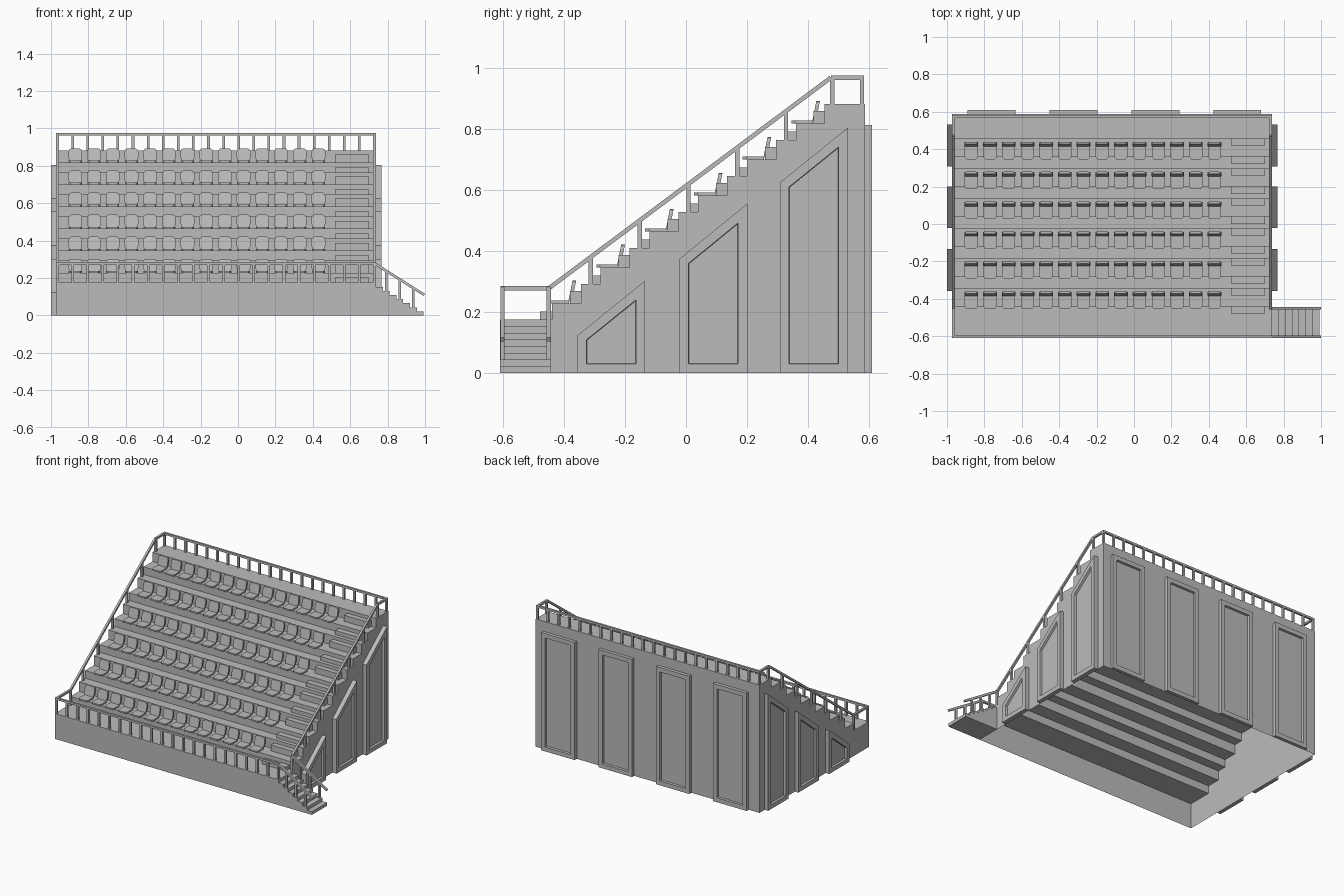
import bpy, bmesh
from mathutils import Vector, Matrix

cube = bpy.data.objects.get("Cube")
if cube:
    bpy.data.objects.remove(cube)

grey = bpy.data.materials.new("grey")
grey.use_nodes = True
grey.diffuse_color = (0.5, 0.5, 0.5, 1)
grey.node_tree.nodes["Principled BSDF"].inputs["Base Color"].default_value = (0.5, 0.5, 0.5, 1)

LEFT, RIGHT = -0.973, 0.738
FRONT, BACK = -0.61, 0.587
ROWS, RUN, RISE = 6, 0.16, 0.118
DECK, TOP = 0.175, 0.883


def finish(name, bm):
    mesh = bpy.data.meshes.new(name)
    bm.to_mesh(mesh)
    bm.free()
    mesh.materials.append(grey)
    obj = bpy.data.objects.new(name, mesh)
    bpy.context.scene.collection.objects.link(obj)
    return obj


def prism(bm, outline, place, w0, w1):
    """Extrude a 2D outline from w0 to w1; place maps (u, v, w) to space."""
    a = [bm.verts.new(place(u, v, w0)) for u, v in outline]
    b = [bm.verts.new(place(u, v, w1)) for u, v in outline]
    n = len(outline)
    faces = [bm.faces.new(a[::-1]), bm.faces.new(b)]
    faces += [bm.faces.new((a[i], a[(i + 1) % n], b[(i + 1) % n], b[i])) for i in range(n)]
    bmesh.ops.recalc_face_normals(bm, faces=faces)
    return faces


def box(bm, x0, x1, y0, y1, z0, z1):
    return prism(bm, [(x0, y0), (x1, y0), (x1, y1), (x0, y1)],
                 lambda u, v, w: (u, v, w), z0, z1)


def bar(bm, a, b, t=0.014):
    a, b = Vector(a), Vector(b)
    d = b - a
    m = Matrix.Translation((a + b) / 2) @ d.to_track_quat('Z', 'Y').to_matrix().to_4x4()
    bmesh.ops.create_cube(bm, size=1, matrix=m @ Matrix.Diagonal((t, t, d.length, 1)))


def array(obj, count, offset):
    mod = obj.modifiers.new("Array", 'ARRAY')
    mod.count = count
    mod.use_relative_offset = False
    mod.use_constant_offset = True
    mod.constant_offset_displace = offset


def along_x(u, v, w):
    return (w, u, v)


def along_y(u, v, w):
    return (u, w, v)


# Hollow stepped body, open underneath
outline = [(FRONT, 0), (FRONT, DECK)]
z = DECK
for k in range(ROWS):
    y, bench, tread = -0.44 + k * RUN, 0.228 + k * RISE, 0.293 + k * RISE
    outline += [(y, z), (y, bench), (y + 0.095, bench), (y + 0.095, tread)]
    z = tread
outline += [(BACK, z), (BACK, 0)]
bm = bmesh.new()
prism(bm, outline, along_x, LEFT, RIGHT)
floor = [f for f in bm.faces if all(v.co.z < 0.001 for v in f.verts)]
bmesh.ops.delete(bm, geom=floor, context='FACES')
finish("stand_body", bm)

# Half-height steps in the aisle
bm = bmesh.new()
box(bm, 0.518, 0.70, -0.479, -0.44, DECK, 0.202)
box(bm, 0.518, 0.70, -0.381, -0.345, 0.228, 0.27)
array(finish("aisle_steps", bm), ROWS, (0, RUN, RISE))

# Seats: flat pan with a rounded front edge and a leaning back
bm = bmesh.new()
pan = [(-0.035, 0.07), (-0.035, 0.012), (-0.025, 0), (0.025, 0), (0.035, 0.012), (0.035, 0.07)]
prism(bm, pan, lambda u, v, w: (u - 0.87, v - 0.454, w), 0.228, 0.238)
rest = [(-0.031, 0), (0.031, 0), (0.037, 0.02), (0.037, 0.052), (0.031, 0.064), (0.022, 0.068),
        (-0.022, 0.068), (-0.031, 0.064), (-0.037, 0.052), (-0.037, 0.02)]
prism(bm, rest, lambda u, v, w: (u - 0.87, w + 0.2 * v - 0.386, v + 0.235), 0, 0.012)
seats = finish("seats", bm)
array(seats, 14, (0.1, 0, 0))
array(seats, ROWS, (0, RUN, RISE))


# Raised wall panels with a recessed field
def panel(name, shape, place, w0, w1):
    bm = bmesh.new()
    cap = prism(bm, shape, place, w0, w1)[1]
    bmesh.ops.inset_region(bm, faces=[cap], thickness=0.03, use_even_offset=True)
    bmesh.ops.inset_region(bm, faces=[cap], thickness=0.002, depth=-0.015, use_even_offset=True)
    finish(name, bm)


for y0, z0, z1 in ((-0.357, 0.123, 0.303), (-0.022, 0.374, 0.556), (0.308, 0.625, 0.805)):
    shape = [(y0, 0), (y0 + 0.223, 0), (y0 + 0.223, z1), (y0, z0)]
    panel("left_side_panel", shape, along_x, RIGHT, 0.768)
    panel("right_side_panel", shape, along_x, LEFT, -1.0)
for k in range(4):
    x0 = -0.89 + 0.438 * k
    shape = [(x0, 0), (x0 + 0.256, 0), (x0 + 0.256, 0.813), (x0, 0.813)]
    panel("back_panel", shape, along_y, BACK, 0.61)

# Entrance stairs beside the front deck
COUNT, END = 7, 0.992
run = (END - RIGHT) / COUNT
rise = DECK / (COUNT + 1)
outline = [(RIGHT, 0)]
for k in range(COUNT):
    h = DECK - (k + 1) * rise
    outline += [(RIGHT + k * run, h), (RIGHT + (k + 1) * run, h)]
outline.append((END, 0))
bm = bmesh.new()
prism(bm, outline, along_y, FRONT, -0.443)
finish("entrance_stairs", bm)

# Handrails and posts
XL, XR, YF, YB = LEFT + 0.008, RIGHT - 0.008, FRONT + 0.008, BACK - 0.01
LOW, HIGH, Y0, Y1 = 0.278, 0.969, -0.45, 0.475
bm = bmesh.new()
for x in (XL, XR):
    bar(bm, (x, Y0, LOW), (x, Y1, HIGH))
    bar(bm, (x, Y1, HIGH), (x, YB, HIGH))
    bar(bm, (x, Y1 + 0.005, TOP), (x, Y1 + 0.005, HIGH))
    bar(bm, (x, Y0, DECK), (x, Y0, LOW))
    for k in range(ROWS - 1):
        y = -0.312 + k * RUN
        bar(bm, (x, y, 0.293 + k * RISE), (x, y, LOW + (y - Y0) / (Y1 - Y0) * (HIGH - LOW)))
bar(bm, (XL, YF, LOW), (XL, Y0, LOW))
finish("side_handrails", bm)

bm = bmesh.new()
for y, base, height in ((YF, DECK, LOW), (YB, TOP, HIGH)):
    bar(bm, (XL - 0.007, y, height), (XR + 0.007, y, height))
    for k in range(22):
        x = XL + (XR - XL) * k / 21
        bar(bm, (x, y, base), (x, y, height))
finish("front_and_back_handrails", bm)

bm = bmesh.new()
for y in (YF, Y0):
    bar(bm, (XR, y, LOW), (0.996, y, 0.11))
    for k in (1, 3, 5):
        x = RIGHT + (k + 0.5) * run
        bar(bm, (x, y, DECK - (k + 1) * rise), (x, y, LOW - (x - XR) * 0.63))
finish("stair_handrails", bm)
